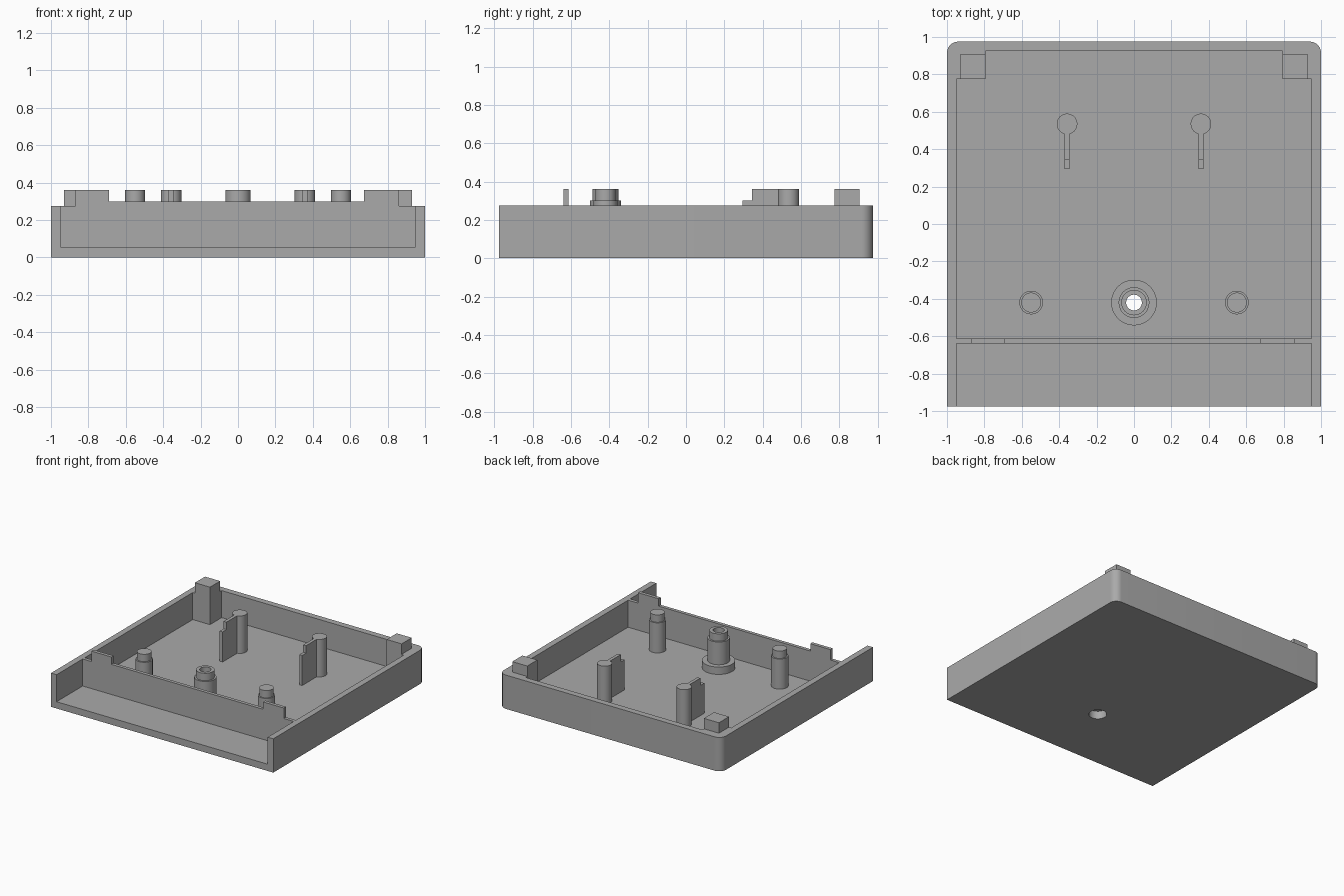
import bpy, bmesh
from math import sin, cos, pi, radians

cube = bpy.data.objects.get("Cube")
if cube:
    bpy.data.objects.remove(cube, do_unlink=True)

GREY = (0.4, 0.4, 0.4, 1)
mat = bpy.data.materials.new("plain grey plastic")
mat.use_nodes = True
mat.diffuse_color = GREY
mat.node_tree.nodes["Principled BSDF"].inputs["Base Color"].default_value = GREY

FLOOR, RIM, SHOULDER, TOP = 0.055, 0.275, 0.30, 0.36
HALF_Y = 0.975
SEG = 48


def finish(name, bm):
    bmesh.ops.recalc_face_normals(bm, faces=bm.faces[:])
    mesh = bpy.data.meshes.new(name)
    bm.to_mesh(mesh)
    bm.free()
    mesh.materials.append(mat)
    ob = bpy.data.objects.new(name, mesh)
    bpy.context.collection.objects.link(ob)
    return ob


def activate(ob):
    bpy.ops.object.select_all(action='DESELECT')
    ob.select_set(True)
    bpy.context.view_layer.objects.active = ob


def smooth(ob):
    activate(ob)
    bpy.ops.object.shade_smooth_by_angle(angle=radians(30))


def prism(name, outline, lo, hi, axis):
    """Extrude a 2D outline along the given axis (0=x, 1=y, 2=z)."""
    bm = bmesh.new()
    rings = []
    for d in (lo, hi):
        ring = []
        for p in outline:
            co = list(p)
            co.insert(axis, d)
            ring.append(bm.verts.new(co))
        bm.faces.new(ring)
        rings.append(ring)
    n = len(outline)
    for i in range(n):
        j = (i + 1) % n
        bm.faces.new((rings[0][i], rings[0][j], rings[1][j], rings[1][i]))
    return finish(name, bm)


def box(name, x, y, z):
    return prism(name, [(x[0], y[0]), (x[1], y[0]), (x[1], y[1]), (x[0], y[1])], *z, 2)


def lathe(name, profile, cx, cy, closed=False):
    """Spin a radius/height profile; end rings are capped unless closed."""
    bm = bmesh.new()
    angles = [2 * pi * k / SEG for k in range(SEG)]
    rings = [[bm.verts.new((cx + r * cos(a), cy + r * sin(a), z)) for a in angles]
             for r, z in profile]
    pairs = list(zip(rings, rings[1:]))
    if closed:
        pairs.append((rings[-1], rings[0]))
    else:
        bm.faces.new(rings[0])
        bm.faces.new(rings[-1])
    for a, b in pairs:
        for i in range(SEG):
            j = (i + 1) % SEG
            bm.faces.new((a[i], a[j], b[j], b[i]))
    ob = finish(name, bm)
    smooth(ob)
    return ob


def cut(ob, cutter):
    cutter.hide_render = True
    mod = ob.modifiers.new("cut", 'BOOLEAN')
    mod.operation, mod.solver, mod.object = 'DIFFERENCE', 'EXACT', cutter
    activate(ob)
    bpy.ops.object.modifier_apply(modifier=mod.name)
    bpy.data.objects.remove(cutter, do_unlink=True)


# Tray shell: rounded back corners, open front, hole through the floor
R = 0.06
arc = [(1 - R + R * cos(a), HALF_Y - R + R * sin(a))
       for a in (pi / 2 * k / 10 for k in range(11))]
outline = [(1, -HALF_Y)] + arc + [(-x, y) for x, y in reversed(arc)] + [(-1, -HALF_Y)]
tray = prism("tray_shell", outline, 0, RIM, 2)
cut(tray, box("cavity_cutter", (-0.95, 0.95), (-1.2, 0.925), (FLOOR, 0.6)))
BOSS_Y = -0.42
cut(tray, lathe("hole_cutter", [(0.067, -0.1), (0.067, 0.2)], 0, BOSS_Y))
smooth(tray)

# Cross wall with a raised middle and two tabs
prism("cross_wall", [
    (-0.95, FLOOR), (0.95, FLOOR), (0.95, RIM), (0.86, RIM), (0.86, TOP),
    (0.675, TOP), (0.675, SHOULDER), (-0.69, SHOULDER), (-0.69, TOP),
    (-0.87, TOP), (-0.87, RIM), (-0.95, RIM)], -0.64, -0.612, 1)

# Hollow screw boss with flange and recess below
lathe("screw_boss", [
    (0.067, FLOOR), (0.067, 0.065), (0.042, 0.065), (0.042, TOP), (0.068, TOP),
    (0.068, SHOULDER), (0.082, SHOULDER), (0.082, 0.115), (0.122, 0.115),
    (0.122, FLOOR)], 0, BOSS_Y, closed=True)

for side, s in (("left", 1), ("right", -1)):
    def span(a, b):
        return sorted((s * a, s * b))

    # Corner block: filled corner with a smaller raised top
    box(side + "_corner_block", span(0.795, 0.95), (0.775, 0.925), (FLOOR, RIM))
    box(side + "_corner_block_top", span(0.795, 0.93), (0.775, 0.905), (RIM, TOP))

    # Stepped locating post
    lathe(side + "_locating_post", [
        (0.063, FLOOR), (0.063, SHOULDER), (0.053, SHOULDER), (0.053, TOP)],
        s * 0.55, BOSS_Y)

    # Round support post with a stepped rib
    lathe(side + "_support_post", [(0.055, FLOOR), (0.055, TOP)], s * 0.358, 0.535)
    prism(side + "_support_rib", [
        (0.295, FLOOR), (0.5, FLOOR), (0.5, TOP), (0.345, TOP),
        (0.345, SHOULDER), (0.295, SHOULDER)], *span(0.345, 0.371), 0)
